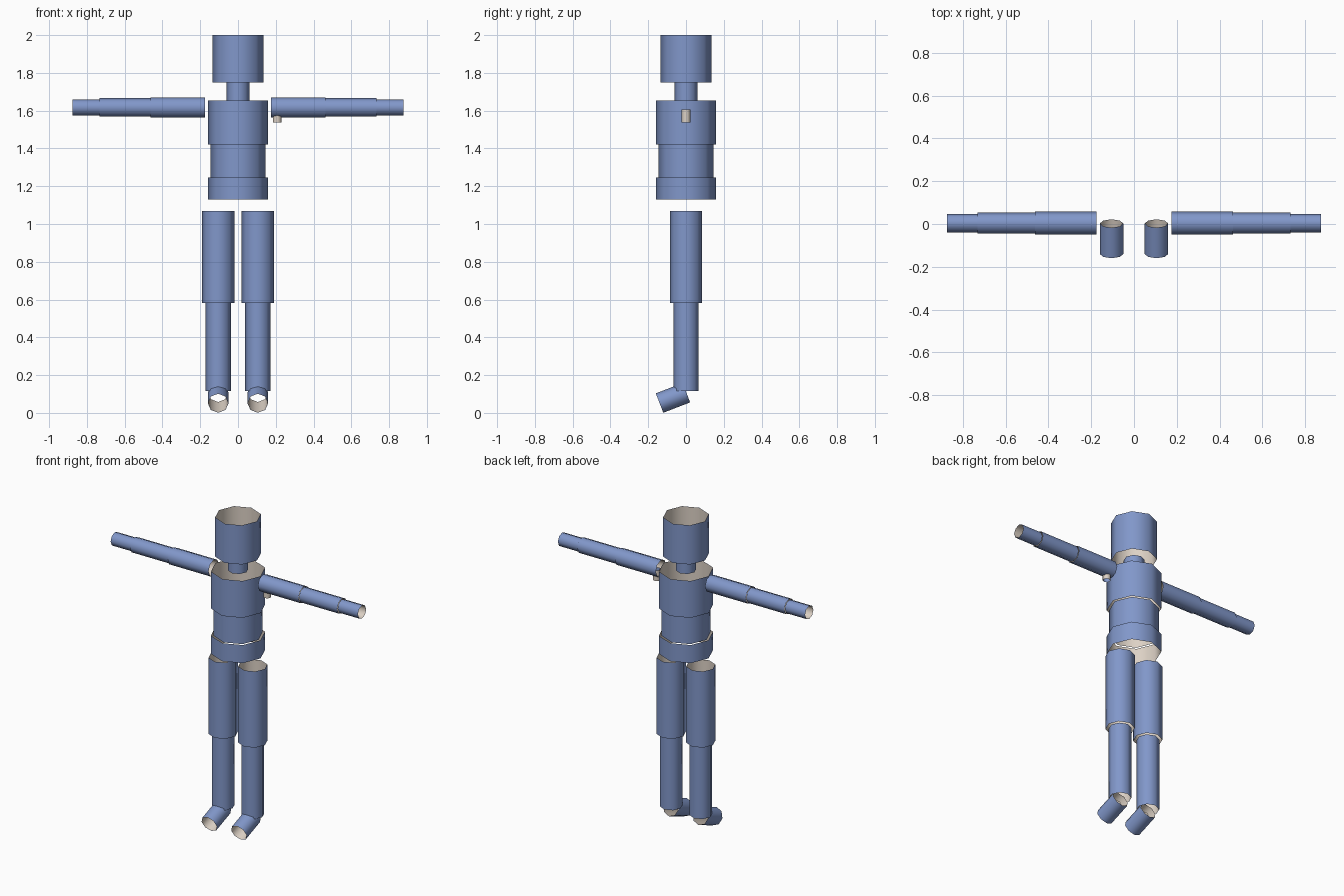
import bpy
import math
from mathutils import Vector

cube = bpy.data.objects.get("Cube")
if cube:
    bpy.data.objects.remove(cube)

SIDES = 8


def make_material(name, rgb):
    mat = bpy.data.materials.new(name)
    mat.use_nodes = True
    color = (*rgb, 1.0)
    mat.diffuse_color = color
    mat.node_tree.nodes["Principled BSDF"].inputs["Base Color"].default_value = color
    return mat


blue = make_material("soft blue", (0.22, 0.31, 0.59))
beige = make_material("pale beige", (0.72, 0.64, 0.56))


def tube(name, start, end, radius, skin=blue, lining=beige):
    """Open eight-sided sleeve from start to end, with a thin inner lining."""
    start, end = Vector(start), Vector(end)
    turn = (end - start).to_track_quat("Z", "Y")
    verts = []
    for center in (start, end):
        for i in range(SIDES):
            a = math.tau * i / SIDES
            verts.append(center + turn @ Vector((radius * math.cos(a), radius * math.sin(a), 0)))
    faces = [(i, (i + 1) % SIDES, SIDES + (i + 1) % SIDES, SIDES + i) for i in range(SIDES)]
    mesh = bpy.data.meshes.new(name)
    mesh.from_pydata(verts, [], faces)
    mesh.materials.append(skin)
    mesh.materials.append(lining)
    for poly in mesh.polygons:
        poly.use_smooth = True
    obj = bpy.data.objects.new(name, mesh)
    bpy.context.collection.objects.link(obj)
    shell = obj.modifiers.new("lining", "SOLIDIFY")
    shell.thickness = 0.002
    shell.offset = -1
    shell.use_rim = False
    shell.material_offset = 1
    return obj


# Head and trunk: name, bottom, top, radius
for name, low, high, radius in (
    ("hips", 1.13, 1.245, 0.16),
    ("waist", 1.245, 1.42, 0.145),
    ("chest", 1.42, 1.655, 0.16),
    ("neck", 1.655, 1.75, 0.06),
    ("head", 1.75, 2.0, 0.135),
):
    tube(name, (0, 0, low), (0, 0, high), radius)

ARM_Y, ARM_Z, LEG_X = 0.004, 1.617, 0.105

for side, s in (("left", 1), ("right", -1)):
    # Arm segments: name, inner end, outer end, radius
    for name, inner, outer, radius in (
        ("upper_arm", 0.175, 0.463, 0.054),
        ("forearm", 0.463, 0.733, 0.049),
        ("hand", 0.733, 0.875, 0.043),
    ):
        tube(f"{side}_{name}", (s * inner, ARM_Y, ARM_Z), (s * outer, ARM_Y, ARM_Z), radius)

    # Leg segments and the tilted foot
    x = s * LEG_X
    tube(f"{side}_thigh", (x, 0, 0.583), (x, 0, 1.07), 0.086)
    tube(f"{side}_shin", (x, 0, 0.117), (x, 0, 0.583), 0.067)
    tube(f"{side}_foot", (x, -0.14, 0.052), (x, 0.002, 0.107), 0.055)

# Small peg under the left shoulder, turned inside out
tube("left_shoulder_peg", (0.207, 0, 1.537), (0.207, 0, 1.605), 0.023, beige, blue)
